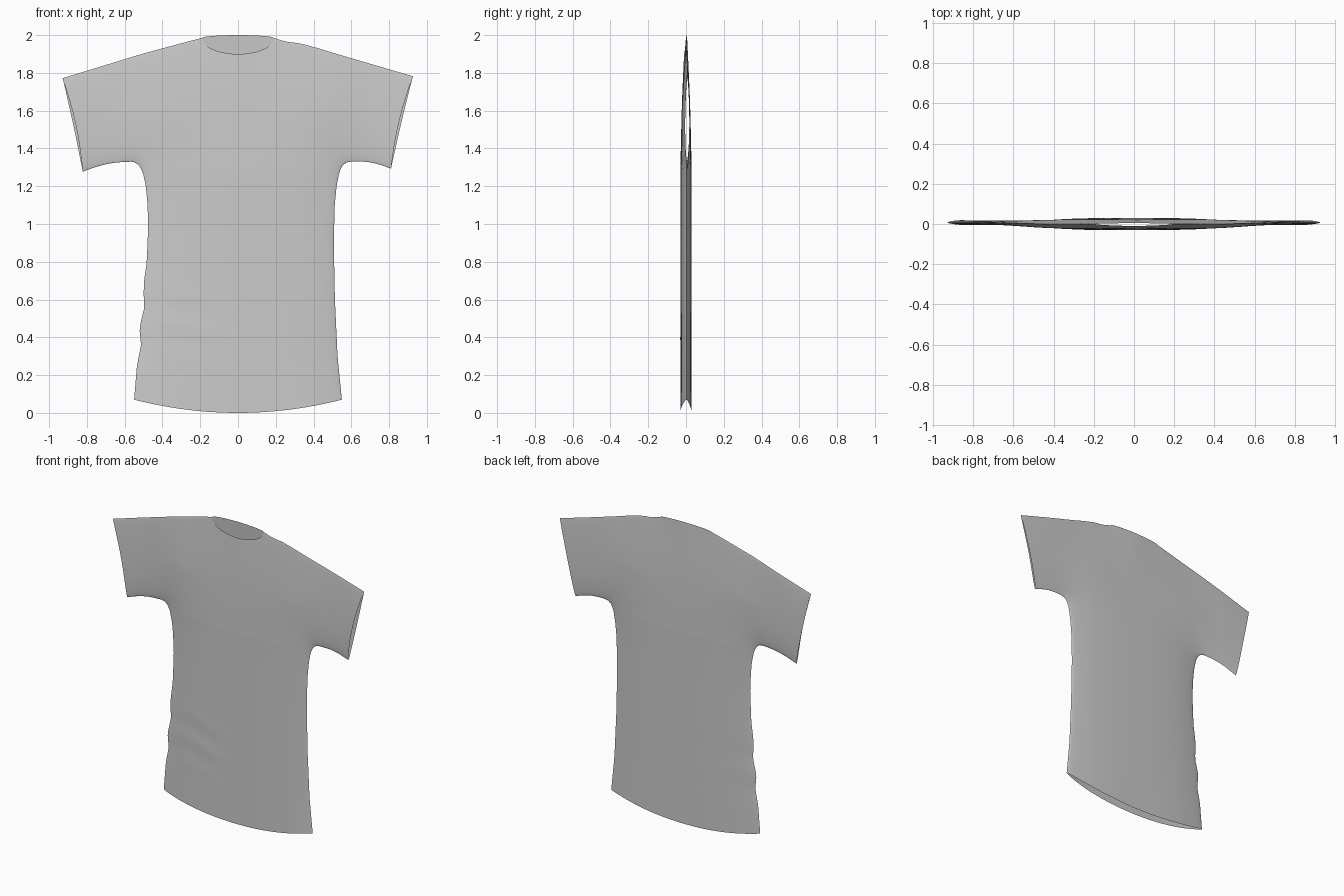
import bpy, bmesh, math
from mathutils import Vector, kdtree

if "Cube" in bpy.data.objects:
    bpy.data.objects.remove(bpy.data.objects["Cube"])

NECK, SHOULDER, PIT = 0.19, 0.50, 1.33

# Side seams as (z, x), hem up to armpit and then along the armhole
LEFT = [(.07, -.55), (.25, -.535), (.36, -.513), (.45, -.522), (.50, -.51), (.56, -.495),
        (.63, -.50), (.70, -.497), (.80, -.483), (1.0, -.475), (1.12, -.48), (1.2, -.488),
        (1.27, -.503), (1.305, -.52), (1.325, -.542), (PIT, -.565), (1.5, -.53), (1.85, -SHOULDER)]
RIGHT = [(.07, .55), (.3, .527), (.6, .513), (.9, .507), (1.1, .512), (1.2, .522),
         (1.27, .535), (1.305, .55), (1.325, .57), (PIT, .595), (1.5, .54), (1.85, SHOULDER)]
# Shoulder lines as (distance from centre, z)
TOP_L = [(NECK, 1.985), (.25, 1.97), (.38, 1.935), (SHOULDER, 1.903)]
TOP_R = [(NECK, 1.985), (.25, 1.965), (.32, 1.958), (.42, 1.932), (SHOULDER, 1.907)]
# Cuff corners: bottom, top
CUFF = {-1: ((-.822, 1.277), (-.928, 1.772)), 1: ((.81, 1.293), (.926, 1.782))}


def interp(pts, t):
    if t <= pts[0][0]:
        return pts[0][1]
    for (a, p), (b, q) in zip(pts, pts[1:]):
        if t <= b:
            return p + (q - p) * (t - a) / (b - a)
    return pts[-1][1]


def smooth(a, b, t):
    t = max(0, min(1, (t - a) / (b - a)))
    return t * t * (3 - 2 * t)


def top_z(x, front):
    if abs(x) < NECK - 1e-6:
        arc = math.sqrt(1 - (x / NECK) ** 2)
        return 1.985 - .085 * arc if front else 1.985 + .015 * arc
    return interp(TOP_L if x < 0 else TOP_R, abs(x))


# Column and row spacing, denser near the seams
half = [NECK * math.sin(math.pi / 2 * i / 9) for i in range(10)]
half += [NECK + (SHOULDER - NECK) * (1 - (1 - i / 14) ** 1.8) for i in range(1, 15)]
COLS = [-x for x in half[:0:-1]] + half
N1, N2, NS = 44, 24, 14
LOW = [1 - (1 - i / N1) ** 1.5 for i in range(N1 + 1)]
HIGH = [.5 - .5 * math.cos(math.pi * i / N2) for i in range(N2 + 1)]


def torso_grid(front):
    grid = []
    for c in COLS:
        u = c / SHOULDER
        bottom, top = .07 * u * u, top_z(c, front)
        zs = [bottom + (PIT - bottom) * t for t in LOW]
        zs += [PIT + (top - PIT) * t for t in HIGH[1:]]
        k = (u + 1) / 2
        grid.append([(interp(LEFT, z) * (1 - k) + interp(RIGHT, z) * k, z) for z in zs])
    return grid


def sleeve_grid(armhole, side, front):
    (bx, bz), (tx, tz) = CUFF[side]
    grid = []
    for i in range(NS + 1):
        s = i / NS
        col = []
        for (ax, az), t in zip(armhole, HIGH):
            cx, cz = bx + (tx - bx) * t, bz + (tz - bz) * t
            bow = (.016 if front else .003) * math.sin(math.pi * t) * s * s
            col.append((ax + (cx - ax) * s - side * bow,
                        az + (cz - az) * s + .014 * math.sin(math.pi * s) * (1 - t)))
        grid.append(col)
    return grid


def panel(front):
    torso = torso_grid(front)
    return [torso, sleeve_grid(torso[0][N1:], -1, front), sleeve_grid(torso[-1][N1:], 1, front)]


# Closed seams, sampled finely so cloth depth can follow the distance from them
back_panel, front_panel = panel(False), panel(True)
torso, sl, sr = back_panel
seams = [torso[0][:N1 + 1], torso[-1][:N1 + 1],
         [c[-1] for c, x in zip(torso, COLS) if x <= -NECK + 1e-6],
         [c[-1] for c, x in zip(torso, COLS) if x >= NECK - 1e-6]]
for g in (sl, sr):
    seams += [[c[0] for c in g], [c[-1] for c in g]]
samples = []
for line in seams:
    for a, b in zip(line, line[1:]):
        a, b = Vector((*a, 0)), Vector((*b, 0))
        n = max(1, int((b - a).length / .002))
        samples += [a.lerp(b, i / n) for i in range(n)] + [b]
tree = kdtree.KDTree(len(samples))
for i, p in enumerate(samples):
    tree.insert(p, i)
tree.balance()


def depth(x, z, front):
    d = tree.find((x, z, 0))[2]
    if d < 1e-5:
        d = 0
    k = smooth(.35, .7, abs(x))
    reach, full = .45 - .2 * k, .03 - .016 * k
    r = 1 - min(1, d / reach)
    h = full * (1 - r * r) ** .6 * min(1, math.sqrt(max(0, (2.03 - z) / .75)))
    # Soft drape folds above the hem on one side
    if front:
        fade = math.exp(-((x + .3) / .2) ** 2 - ((z - .45) / .2) ** 2)
        h *= 1 + .07 * fade * math.sin(38 * (z + .3 * x))
    return .007 * smooth(.4, .75, abs(x)) + (-h if front else h)


# Shirt: front and back panels joined at the seams, open at neck, cuffs and hem
bm = bmesh.new()
for grids, front in ((front_panel, True), (back_panel, False)):
    for g in grids:
        vs = [[bm.verts.new((x, depth(x, z, front), z)) for x, z in col] for col in g]
        for a, b in zip(vs, vs[1:]):
            for j in range(len(a) - 1):
                bm.faces.new((a[j], b[j], b[j + 1], a[j + 1]))
bmesh.ops.remove_doubles(bm, verts=bm.verts, dist=1e-4)
bmesh.ops.recalc_face_normals(bm, faces=bm.faces)
mesh = bpy.data.meshes.new("shirt")
bm.to_mesh(mesh)
bm.free()
shirt = bpy.data.objects.new("shirt", mesh)
bpy.context.collection.objects.link(shirt)
bpy.context.view_layer.objects.active = shirt
shirt.select_set(True)
bpy.ops.object.shade_smooth_by_angle(angle=math.radians(60))
